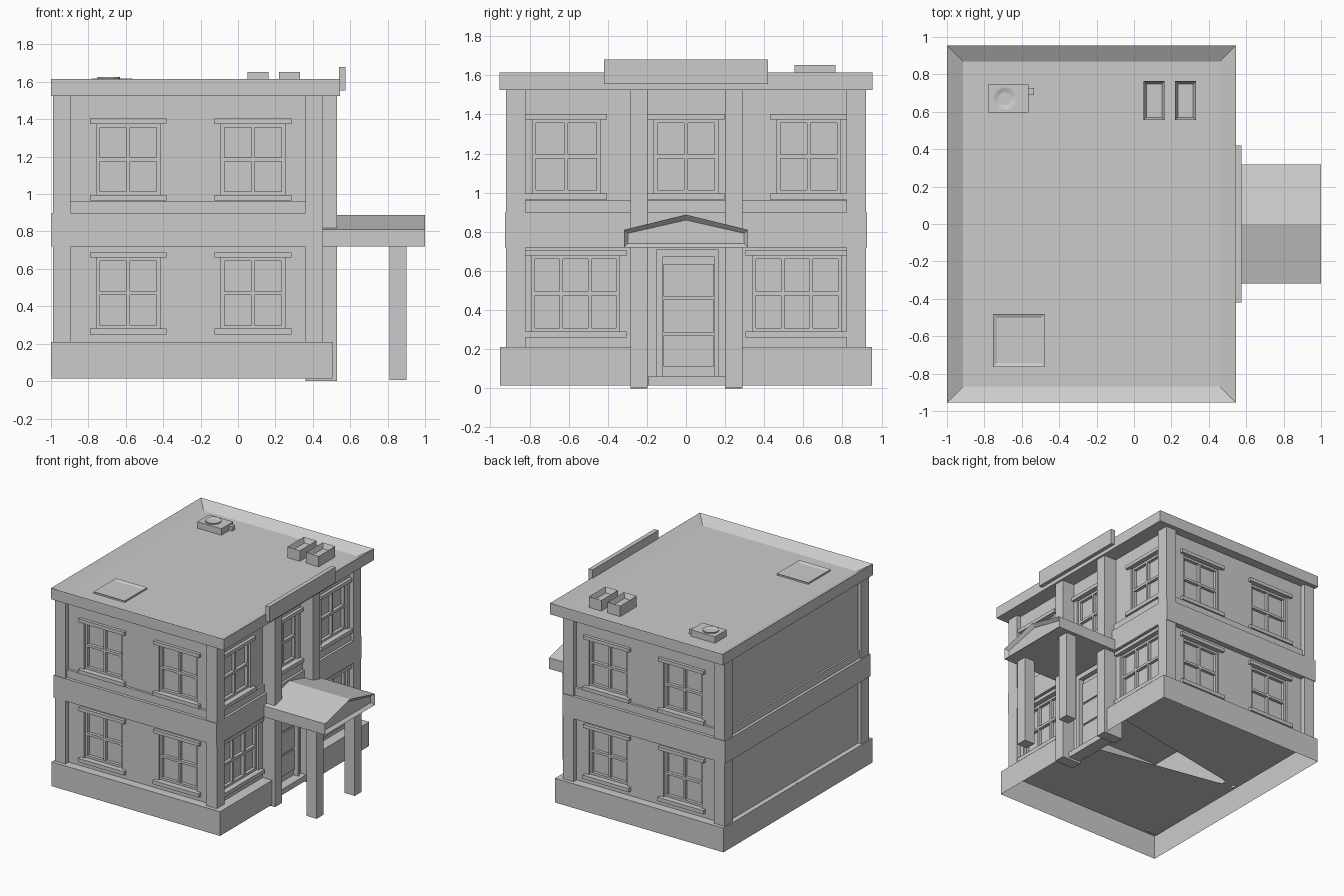
import bpy, bmesh
from mathutils import Vector

if "Cube" in bpy.data.objects:
    bpy.data.objects.remove(bpy.data.objects["Cube"])

parts = {}          # part name -> list of (min corner, max corner)


def add(name, x0, x1, y0, y1, z0, z1):
    parts.setdefault(name, []).append(
        ((min(x0, x1), min(y0, y1), z0), (max(x0, x1), max(y0, y1), z1)))


def bm_box(bm, lo, hi):
    v = bmesh.ops.create_cube(bm, size=1)["verts"]
    for p in v:
        p.co = [(lo[i] + hi[i]) / 2 + p.co[i] * (hi[i] - lo[i]) for i in range(3)]


def finish(name, bm):
    me = bpy.data.meshes.new(name)
    bm.to_mesh(me)
    bm.free()
    ob = bpy.data.objects.new(name, me)
    bpy.context.collection.objects.link(ob)
    return ob


def inset(bm, direction, thickness, depth):
    bm.normal_update()
    faces = [f for f in bm.faces if f.normal.dot(Vector(direction)) > 0.99]
    bmesh.ops.inset_individual(bm, faces=faces, thickness=thickness, depth=depth)


def tray(name, x0, x1, y0, y1, z0, z1, rim, depth):
    """Box whose top is sunk inside a rim."""
    bm = bmesh.new()
    bm_box(bm, (x0, y0, z0), (x1, y1, z1))
    inset(bm, (0, 0, 1), rim, -depth)
    return finish(name, bm)


# Wall planes; u runs along the wall, d outwards
XR, XL, YW = 0.42, -0.96, 0.88


def on_wall(name, side, u0, u1, d0, d1, z0, z1):
    if side == "right":
        add(name, XR + d0, XR + d1, u0, u1, z0, z1)
    else:
        s = -1 if side == "front" else 1
        add(name, u0, u1, s * (YW + d0), s * (YW + d1), z0, z1)


def window(side, u0, u1, z0, z1, cols):
    """Recessed sash with glazing bars, lintel and sill."""
    on_wall("wall_cutter", side, u0, u1, -0.04, 0.1, z0, z1)
    b = 0.018
    for a, c in ((z0, z0 + b), (z1 - b, z1), ((z0 + z1) / 2 - 0.01, (z0 + z1) / 2 + 0.01)):
        on_wall("window_rails", side, u0, u1, -0.05, -0.015, a, c)
    for i in range(cols + 1):
        m = u0 + b / 2 + (u1 - u0 - b) * i / cols
        on_wall("window_bars", side, m - b / 2, m + b / 2, -0.05, -0.016, z0, z1)
    on_wall("window_lintels", side, u0 - 0.035, u1 + 0.035, -0.02, 0.025, z1, z1 + 0.028)
    on_wall("window_sills", side, u0 - 0.035, u1 + 0.035, -0.02, 0.03, z0 - 0.03, z0)


# Front and back windows
for side in ("front", "back"):
    for u0 in (-0.757, -0.09):
        window(side, u0, u0 + 0.34, 0.995, 1.375, 2)
        window(side, u0, u0 + 0.34, 0.28, 0.66, 2)
# Entrance side windows
for u0, u1 in ((-0.785, -0.44), (-0.163, 0.163), (0.465, 0.79)):
    window("right", u0, u1, 0.995, 1.375, 2)
for u0, u1 in ((-0.79, -0.34), (0.34, 0.795)):
    window("right", u0, u1, 0.29, 0.68, 3)

# Door with frame and raised panels
on_wall("wall_cutter", "right", -0.12, 0.145, -0.04, 0.1, 0.1, 0.67)
on_wall("door_leaf", "right", -0.13, 0.15, -0.06, -0.025, 0.02, 0.68)
for a, b in ((0.11, 0.27), (0.285, 0.455), (0.47, 0.635)):
    on_wall("door_panels", "right", -0.115, 0.14, -0.03, -0.015, a, b)
on_wall("door_frame", "right", -0.15, -0.12, -0.05, 0.015, 0.06, 0.71)
on_wall("door_frame", "right", 0.145, 0.165, -0.05, 0.015, 0.06, 0.71)
on_wall("door_frame", "right", -0.12, 0.145, -0.05, 0.015, 0.67, 0.71)
on_wall("door_step", "right", -0.195, 0.2, -0.05, 0.05, 0.015, 0.06)
for a, b in ((-0.2, -0.12), (0.145, 0.2)):
    on_wall("door_side_wall", "right", a, b, -0.05, 0, 0.03, 0.25)

# Hollow interior cut and the wall shell itself
add("wall_cutter", XL + 0.08, XR - 0.08, -YW + 0.08, YW - 0.08, 0, 1.45)
add("walls", XL, XR, -YW, YW, 0.21, 1.54)

# Corner piers, floor band and ledge above it
for x in (-0.99, 0.36):
    for y in (-0.92, 0.82):
        add("corner_piers", x, x + 0.095, y, y + 0.1, 0.2, 1.54)
add("floor_band", -0.998, 0.455, -0.925, 0.925, 0.72, 0.90)
add("wall_ledge", -0.975, 0.435, -0.9, 0.9, 0.89, 0.963)

# Entrance pilasters and porch posts
for y in (-0.285, 0.2):
    add("entrance_pilasters", 0.36, 0.53, y, y + 0.088, 0, 1.54)
    add("porch_posts", 0.81, 0.902, y, y + 0.088, 0.005, 0.73)

# Plain panel above the entrance
add("parapet_panel", 0.54, 0.575, -0.42, 0.42, 1.555, 1.68)

# Rooftop cooling unit body and pipe stub
add("cooling_unit", -0.78, -0.565, 0.595, 0.745, 1.55, 1.617)
add("cooling_pipe", -0.57, -0.535, 0.69, 0.727, 1.57, 1.605)

objs = {}
for name, boxes in parts.items():
    bm = bmesh.new()
    for lo, hi in boxes:
        bm_box(bm, lo, hi)
    objs[name] = finish(name, bm)

cutter = objs["wall_cutter"]
cutter.hide_render = True
cutter.hide_viewport = True
cutter.display_type = "WIRE"
mod = objs["walls"].modifiers.new("openings", "BOOLEAN")
mod.operation, mod.solver, mod.object = "DIFFERENCE", "EXACT", cutter

# Cooling unit fan ring
bm = bmesh.new()
bmesh.ops.create_cone(bm, cap_ends=True, segments=16, radius1=0.06, radius2=0.06, depth=0.02)
bmesh.ops.translate(bm, verts=bm.verts, vec=(-0.69, 0.67, 1.615))
inset(bm, (0, 0, 1), 0.025, -0.008)
finish("cooling_fan", bm)

# Roof cornice, roof hatch and vents
tray("roof_cornice", -1, 0.545, -0.955, 0.955, 1.525, 1.615, 0.12, 0.05)
tray("roof_hatch", -0.755, -0.475, -0.765, -0.48, 1.55, 1.578, 0.032, 0.01)
for i, x in enumerate((0.052, 0.22)):
    tray("roof_vent_%d" % (i + 1), x, x + 0.112, 0.555, 0.765, 1.55, 1.652, 0.022, 0.04)

# Plinth: open shell whose top leaves a wedge at the entrance
bm = bmesh.new()
for s in (-1, 1):
    rim = [(-1, 0), (-1, s * 0.95), (0.505, s * 0.95), (0.505, s * 0.285)]
    top = [bm.verts.new((x, y, 0.21)) for x, y in rim]
    low = [bm.verts.new((x, y, 0.015)) for x, y in rim]
    bm.faces.new(top)
    for i in range(3):
        bm.faces.new((top[i], top[i + 1], low[i + 1], low[i]))
bmesh.ops.remove_doubles(bm, verts=bm.verts, dist=0.001)
bmesh.ops.recalc_face_normals(bm, faces=bm.faces)
finish("plinth", bm)

# Gabled porch roof with sunk pediment
bm = bmesh.new()
prof = [(-0.318, 0.72), (0.318, 0.72), (0.318, 0.81), (0, 0.888), (-0.318, 0.81)]
face = bm.faces.new([bm.verts.new((0.42, y, z)) for y, z in prof])
ext = bmesh.ops.extrude_face_region(bm, geom=[face])["geom"]
bmesh.ops.translate(bm, vec=(0.58, 0, 0),
                    verts=[g for g in ext if isinstance(g, bmesh.types.BMVert)])
bmesh.ops.recalc_face_normals(bm, faces=bm.faces)
inset(bm, (1, 0, 0), 0.028, -0.025)
finish("porch_roof", bm)
